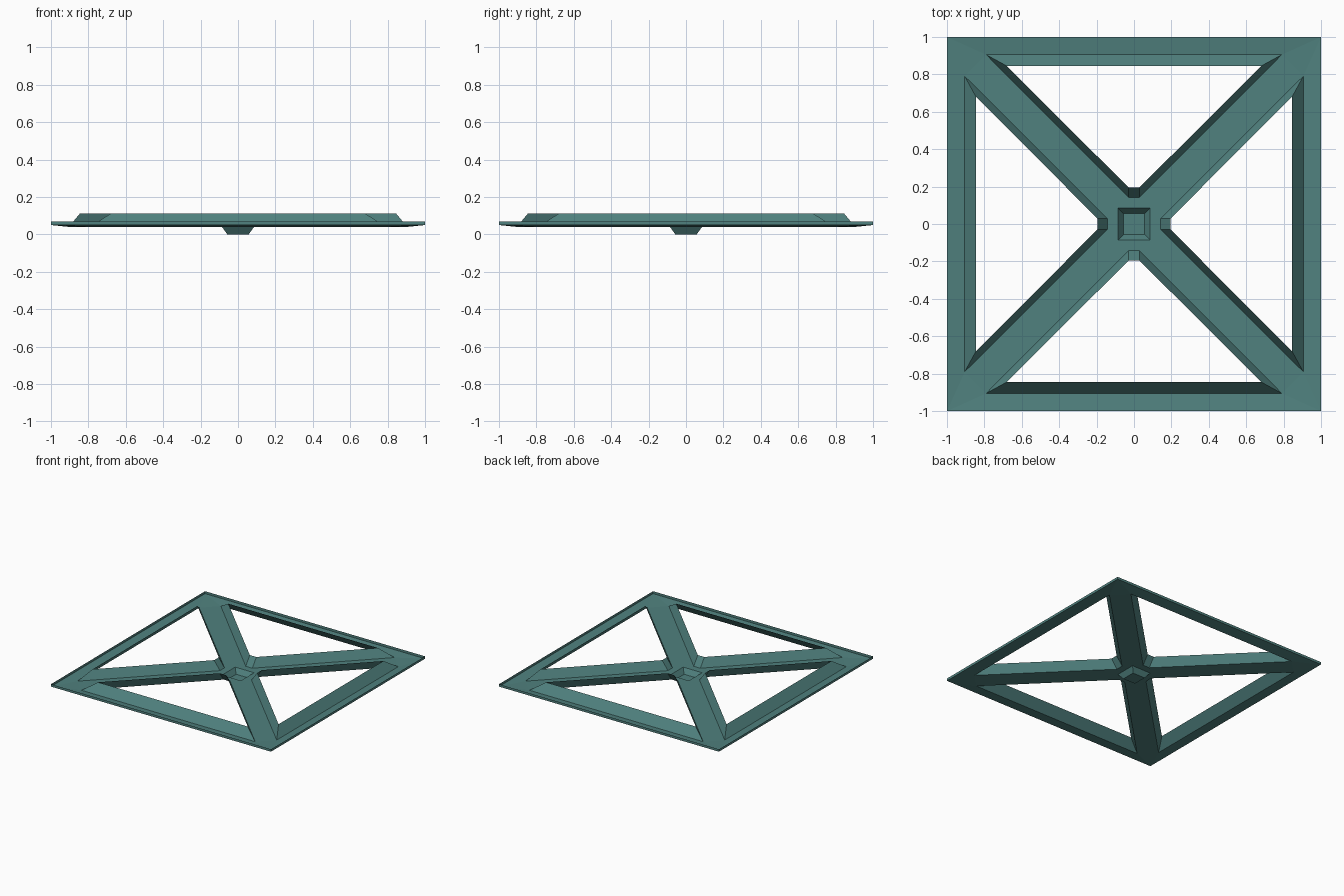
import bpy, bmesh, math
from mathutils import Matrix

if "Cube" in bpy.data.objects:
    bpy.data.objects.remove(bpy.data.objects["Cube"])

mat = bpy.data.materials.new("teal")
mat.diffuse_color = (0.08, 0.22, 0.21, 1)
mat.use_nodes = True
mat.node_tree.nodes["Principled BSDF"].inputs["Base Color"].default_value = mat.diffuse_color

BASE, EDGE, LIP, TOP = 0.04, 0.05, 0.07, 0.112


def quarter_part(name, faces):
    """Repeat one quarter's faces four times around z and weld the seams."""
    bm = bmesh.new()
    for i in range(4):
        rot = Matrix.Rotation(i * math.pi / 2, 4, 'Z')
        for face in faces:
            bm.faces.new([bm.verts.new(rot @ Matrix.Translation(p).translation) for p in face])
    bmesh.ops.remove_doubles(bm, verts=bm.verts, dist=1e-4)
    me = bpy.data.meshes.new(name)
    bm.to_mesh(me)
    bm.free()
    me.materials.append(mat)
    ob = bpy.data.objects.new(name, me)
    bpy.context.collection.objects.link(ob)
    return ob


def level(points, z):
    return [(x, y, z) for x, y in points]


# Back quarter outlines: trapezoid opening at its base and at its raised edge
base = level([(0.79, 0.905), (-0.79, 0.905), (-0.03, 0.143), (0.03, 0.143)], BASE)
top = level([(0.68, 0.845), (-0.68, 0.845), (-0.03, 0.196), (0.03, 0.196)], TOP)
b, a, d, c = base
outer_r, outer_l = (1, 1, EDGE), (-1, 1, EDGE)
lip_r, lip_l = (1, 1, LIP), (-1, 1, LIP)
mid_r, mid_l = (0.8475, 0.8475, BASE), (-0.8475, 0.8475, BASE)
pit_r, pit_l = (0.086, 0.086, BASE), (-0.086, 0.086, BASE)
low_r, low_l = (0.057, 0.057, 0), (-0.057, 0.057, 0)

# Square border and diagonal cross
quarter_part("cross_frame", [
    [outer_r, outer_l, a, b],
    [outer_r, b, mid_r],
    [outer_l, mid_l, a],
    [mid_r, b, c, pit_r],
    [mid_l, pit_l, d, a],
    [c, d, pit_l, pit_r],
])

# Upright lip around the outside
quarter_part("outer_lip", [[outer_l, outer_r, lip_r, lip_l]])

# Sloped flanges around the four openings
quarter_part("opening_flanges", [
    [base[i], base[(i + 1) % 4], top[(i + 1) % 4], top[i]] for i in range(4)
])

# Square pressed-in pit at the centre
quarter_part("centre_pit", [
    [pit_r, pit_l, low_l, low_r],
    [low_r, low_l, (0, 0, 0)],
])
